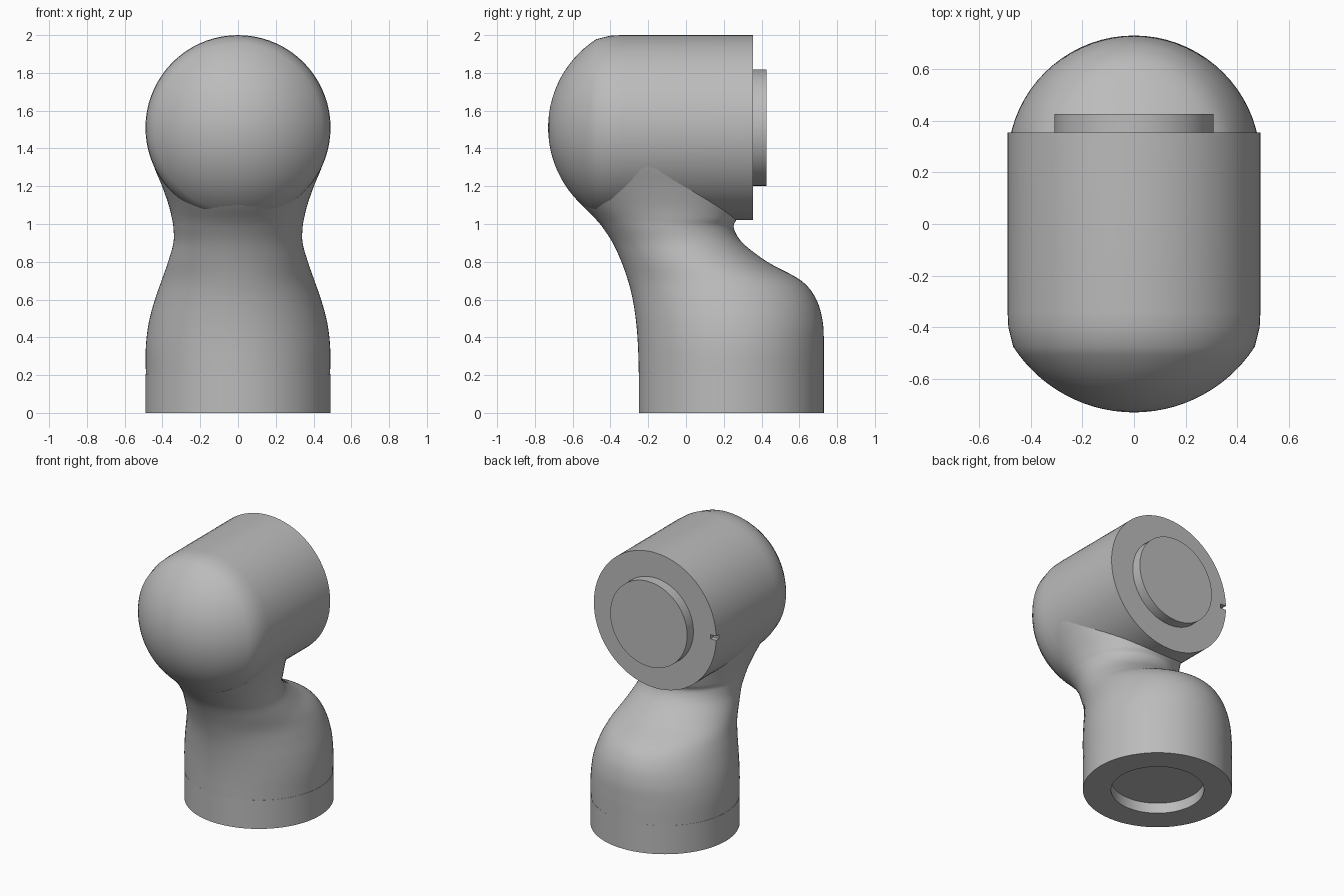
import bpy, bmesh, math
from mathutils import Matrix, Vector

cube = bpy.data.objects.get("Cube")
if cube:
    bpy.data.objects.remove(cube)

SEG = 72
R = 0.49          # tube radius
AXIS_Z = 1.51     # height of the horizontal tube
BASE_Y = 0.24     # centre of the upright tube

mat = bpy.data.materials.new("cast grey")
mat.use_nodes = True
grey = (0.5, 0.5, 0.5, 1)
mat.diffuse_color = grey
mat.node_tree.nodes["Principled BSDF"].inputs["Base Color"].default_value = grey


def loft(name, rings):
    """Skin a stack of equal rings and cap both ends."""
    bm = bmesh.new()
    loops = [[bm.verts.new(p) for p in ring] for ring in rings]
    for a, b in zip(loops, loops[1:]):
        for i in range(SEG):
            j = (i + 1) % SEG
            bm.faces.new((a[i], a[j], b[j], b[i]))
    bm.faces.new(loops[0][::-1])
    bm.faces.new(loops[-1])
    bmesh.ops.recalc_face_normals(bm, faces=bm.faces)
    mesh = bpy.data.meshes.new(name)
    bm.to_mesh(mesh)
    bm.free()
    ob = bpy.data.objects.new(name, mesh)
    bpy.context.collection.objects.link(ob)
    mesh.materials.append(mat)
    bpy.ops.object.select_all(action='DESELECT')
    ob.select_set(True)
    bpy.context.view_layer.objects.active = ob
    bpy.ops.object.shade_smooth_by_angle(angle=math.radians(35))
    return ob


def oval(z, width, front, back):
    """Horizontal oval between a front and a back y."""
    mid, half = (front + back) / 2, (back - front) / 2
    angles = [math.tau * i / SEG for i in range(SEG)]
    return [Vector((width * math.cos(t), mid + half * math.sin(t), z)) for t in angles]


def turned(name, profile, matrix):
    """Turn (radius, height) pairs around z, then place the result."""
    return loft(name, [[matrix @ p for p in oval(h, r, -r, r)] for r, h in profile])


def smooth_rows(rows, steps=6):
    """Catmull-Rom interpolation through rows of values."""
    pts = [rows[0]] + rows + [rows[-1]]
    out = []
    for a, b, c, d in zip(pts, pts[1:], pts[2:], pts[3:]):
        for k in range(steps):
            t = k / steps
            out.append([0.5 * (2 * q + (s - p) * t + (2 * p - 5 * q + 4 * s - u) * t * t
                               + (3 * q - p - 3 * s + u) * t ** 3)
                        for p, q, s, u in zip(a, b, c, d)])
    return out + [rows[-1]]


# Base collar with a round recess underneath
upright = Matrix.Translation((0, BASE_Y, 0))
turned("base_collar", [(0.305, 0.075), (0.305, 0), (R, 0), (R, 0.207)], upright)

# Body and neck: height, half width, front y, back y
body = [
    [0.207, 0.488, -0.25, 0.73], [0.35, 0.488, -0.254, 0.73],
    [0.48, 0.472, -0.264, 0.724], [0.6, 0.44, -0.282, 0.69],
    [0.7, 0.405, -0.307, 0.61], [0.8, 0.37, -0.342, 0.43],
    [0.9, 0.342, -0.388, 0.3], [0.98, 0.342, -0.44, 0.253],
    [1.03, 0.35, -0.482, 0.27], [1.1, 0.367, -0.55, 0.29],
    [1.2, 0.402, -0.632, 0.3], [1.3, 0.443, -0.685, 0.28],
    [1.4, 0.474, -0.71, 0.2], [1.5, 0.48, -0.72, 0.1],
]
loft("body_neck", [oval(*row) for row in smooth_rows(body)])

# Horizontal tube with a shallow dome on the front
DOME_R, DOME_C = 0.558, 0.172
arc = [(DOME_R * math.sin(a), DOME_C + DOME_R * math.cos(a))
       for a in (math.radians(57 * i / 14) for i in range(14, 0, -1))]
tube_profile = [(R, -0.355), (R, 0.34), (0.487, 0.4)] + arc + [(0.01, 0.73)]
along_y = Matrix.Translation((0, 0, AXIS_Z)) @ Matrix.Rotation(math.pi / 2, 4, 'X')
tube = turned("head_tube", tube_profile, along_y)

# Alignment notch in the rear rim, on the right
bpy.ops.mesh.primitive_cube_add(size=1, location=(-R, 0.355, AXIS_Z))
cutter = bpy.context.object
cutter.name = "notch_cutter"
cutter.scale = (0.09, 0.07, 0.03)
cutter.hide_render = True
cutter.hide_set(True)
notch = tube.modifiers.new("notch", 'BOOLEAN')
notch.operation = 'DIFFERENCE'
notch.object = cutter

# Raised mounting disc on the rear
turned("mounting_disc", [(0.308, -0.427), (0.308, -0.34)], along_y)
